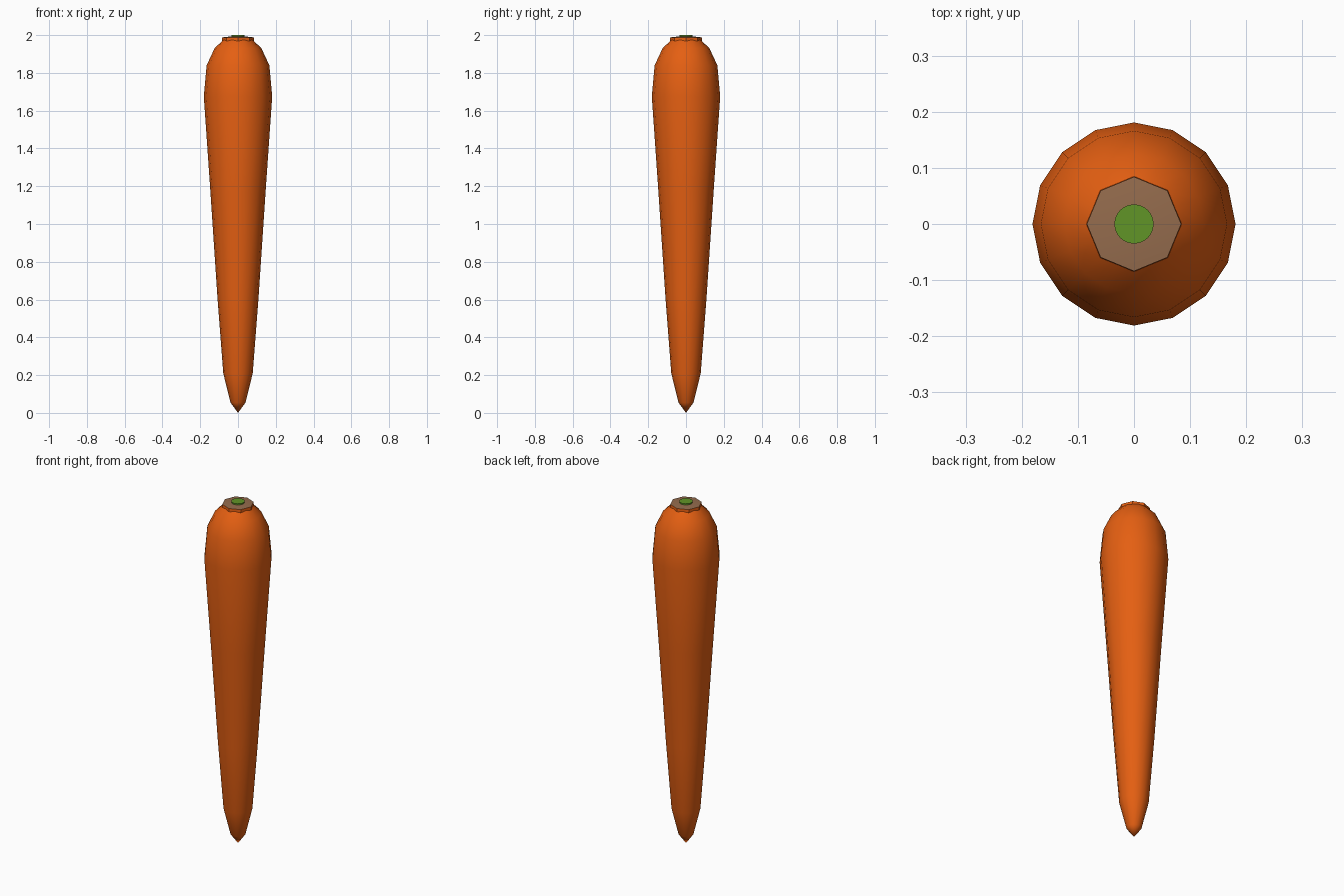
import bpy, bmesh, math

if "Cube" in bpy.data.objects:
    bpy.data.objects.remove(bpy.data.objects["Cube"])


def material(name, rgb):
    m = bpy.data.materials.new(name)
    m.diffuse_color = (*rgb, 1)
    m.use_nodes = True
    m.node_tree.nodes["Principled BSDF"].inputs["Base Color"].default_value = m.diffuse_color
    return m


ORANGE = material("carrot orange", (0.78, 0.115, 0.006))
BROWN = material("crown brown", (0.30, 0.15, 0.075))
GREEN = material("stalk green", (0.12, 0.30, 0.02))


def lathe(name, profile, sides, mats, band_mats=None, angle=60):
    """Revolve (radius, z) points, bottom to top; radius 0 gives a tip."""
    bm = bmesh.new()
    rings = []
    for r, z in profile:
        n = sides if r > 0 else 1
        rings.append([bm.verts.new((r * math.cos(math.tau * i / sides),
                                    r * math.sin(math.tau * i / sides), z))
                      for i in range(n)])
    for k, (a, b) in enumerate(zip(rings, rings[1:])):
        for i in range(sides):
            j = (i + 1) % sides
            if len(a) == 1:
                f = bm.faces.new((a[0], b[j], b[i]))
            elif len(b) == 1:
                f = bm.faces.new((a[i], a[j], b[0]))
            else:
                f = bm.faces.new((a[i], a[j], b[j], b[i]))
            f.material_index = band_mats[k] if band_mats else 0
    me = bpy.data.meshes.new(name)
    bm.to_mesh(me)
    bm.free()
    for m in mats:
        me.materials.append(m)
    ob = bpy.data.objects.new(name, me)
    bpy.context.collection.objects.link(ob)
    bpy.ops.object.select_all(action='DESELECT')
    ob.select_set(True)
    bpy.context.view_layer.objects.active = ob
    bpy.ops.object.shade_smooth_by_angle(angle=math.radians(angle))
    return ob


# Tapered root
lathe("carrot_root",
      [(0, 0), (0.04, 0.055), (0.078, 0.21), (0.108, 0.6), (0.146, 1.17),
       (0.181, 1.675), (0.166, 1.84), (0.124, 1.93), (0.078, 1.975)],
      16, [ORANGE])

# Eight-sided crown: orange rim, brown top
lathe("crown", [(0.078, 1.965), (0.085, 1.97), (0.084, 1.988), (0, 1.997)],
      8, [ORANGE, BROWN], [0, 0, 1], 40)

# Round cut stalk in the middle
lathe("stalk_stub", [(0.035, 1.99), (0.035, 2.0), (0, 2.0)], 24, [GREEN], None, 40)
